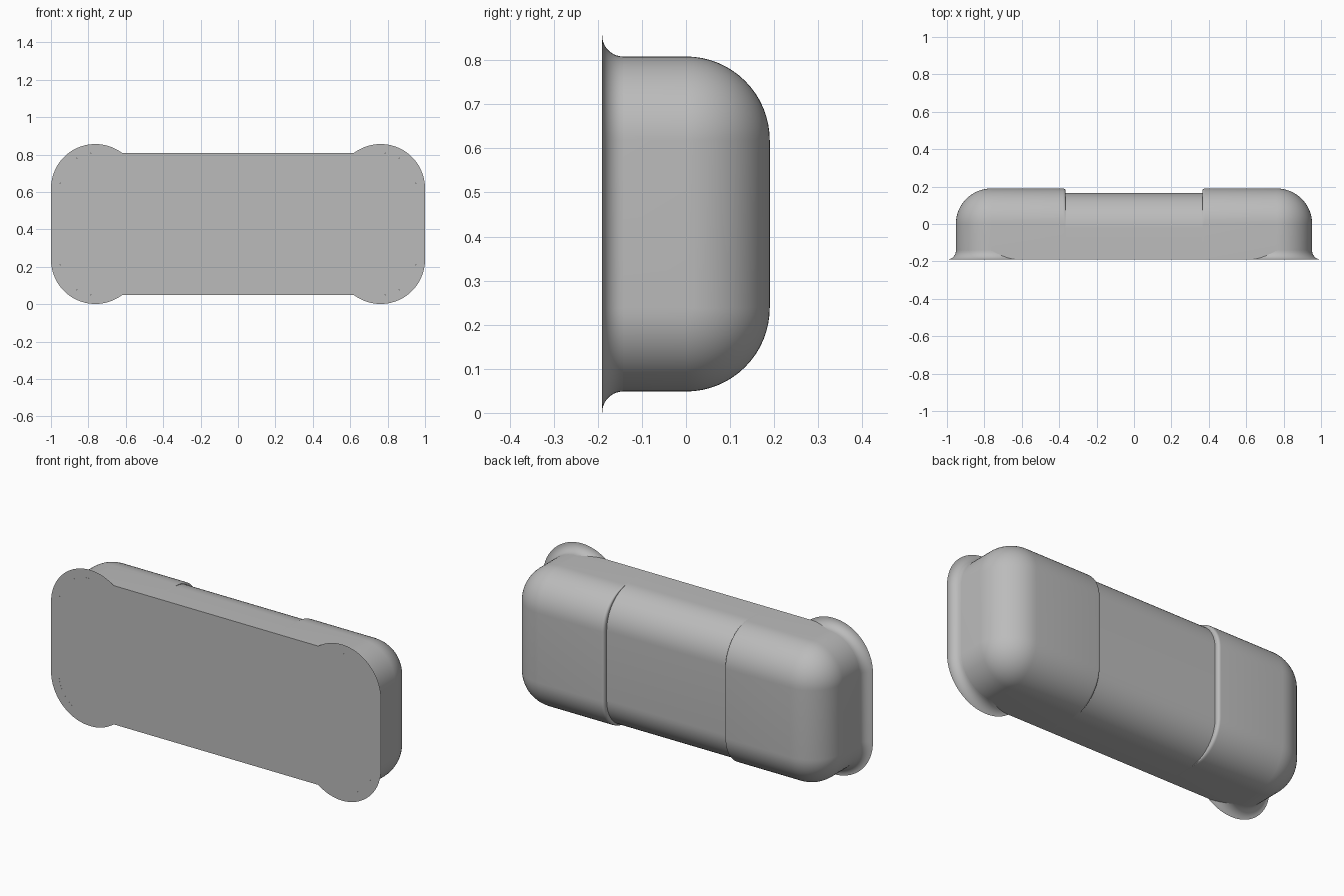
import bpy, bmesh
from math import sin, cos, pi, radians, acos

if "Cube" in bpy.data.objects:
    bpy.data.objects.remove(bpy.data.objects["Cube"], do_unlink=True)

R = 0.19              # main rounding radius
F = 0.0475            # flare radius
MID_Z = 0.4285        # height of the centre line
CORNER_X = 1 - F - R  # centre of the end rounding
FRONT = -0.19
STEP = 0.025          # depth of the middle recess
STEP_X = 0.365
LIP = 0.015

grey = bpy.data.materials.new("light grey")
grey.use_nodes = True
colour = (0.5, 0.5, 0.5, 1)
grey.diffuse_color = colour
grey.node_tree.nodes["Principled BSDF"].inputs["Base Color"].default_value = colour


def loft(name, rings, closed, caps):
    """Skin a row of equally long point rings."""
    bm = bmesh.new()
    rows = [[bm.verts.new(p) for p in ring] for ring in rings]
    n = len(rows[0])
    for a, b in zip(rows, rows[1:]):
        for i in range(n if closed else n - 1):
            j = (i + 1) % n
            bm.faces.new((a[i], a[j], b[j], b[i]))
    if caps:
        bm.faces.new(rows[0])
        bm.faces.new(rows[-1])
    bmesh.ops.remove_doubles(bm, verts=bm.verts, dist=1e-5)
    bmesh.ops.recalc_face_normals(bm, faces=bm.faces)
    mesh = bpy.data.meshes.new(name)
    bm.to_mesh(mesh)
    bm.free()
    mesh.materials.append(grey)
    obj = bpy.data.objects.new(name, mesh)
    bpy.context.collection.objects.link(obj)
    bpy.ops.object.select_all(action='DESELECT')
    obj.select_set(True)
    bpy.context.view_layer.objects.active = obj
    bpy.ops.object.shade_smooth_by_angle(angle=radians(30))
    return obj


def section(x, radius, shift=0.0):
    """D-shaped slice: flat front, two rounded back edges."""
    pts = [(x, FRONT, MID_Z + R + radius)]
    for side, start in ((1, pi / 2), (-1, 0)):
        for k in range(17):
            a = start - k * pi / 32
            pts.append((x, radius * cos(a) - shift, MID_Z + side * R + radius * sin(a)))
    pts.append((x, FRONT, MID_Z - R - radius))
    return pts


# Main body: recessed middle, filleted lips, domed ends
half = [(STEP_X, R, STEP)]
for k in range(7):
    a = k * pi / 12
    half.append((STEP_X + LIP * (1 - cos(a)), R, LIP * (1 - sin(a))))
for k in range(17):
    a = k * pi / 32
    half.append((CORNER_X + R * sin(a), R * cos(a), 0))
stations = [(-x, r, s) for x, r, s in reversed(half)] + half
loft("body", [section(*s) for s in stations], True, True)

# Flared foot around each end, running on past the corners into the body
OVER = acos(R / (R + F))
for side, label in ((1, "left"), (-1, "right")):
    rings = []
    for end in (1, -1):
        for k in range(33):
            t = k / 32 if end == 1 else 1 - k / 32
            a = (1 - t) * (pi / 2 + OVER)
            past = max(0, a - pi / 2)
            profile = [(R + F * (1 - cos(q * pi / 20)), FRONT + F * (1 - sin(q * pi / 20)))
                       for q in range(11)]
            profile.append((R / cos(past), FRONT))
            rings.append([(side * (CORNER_X + r * cos(a)), y,
                           MID_Z + end * (R + r * sin(a))) for r, y in profile])
    loft(label + "_flare", rings, True, False)
